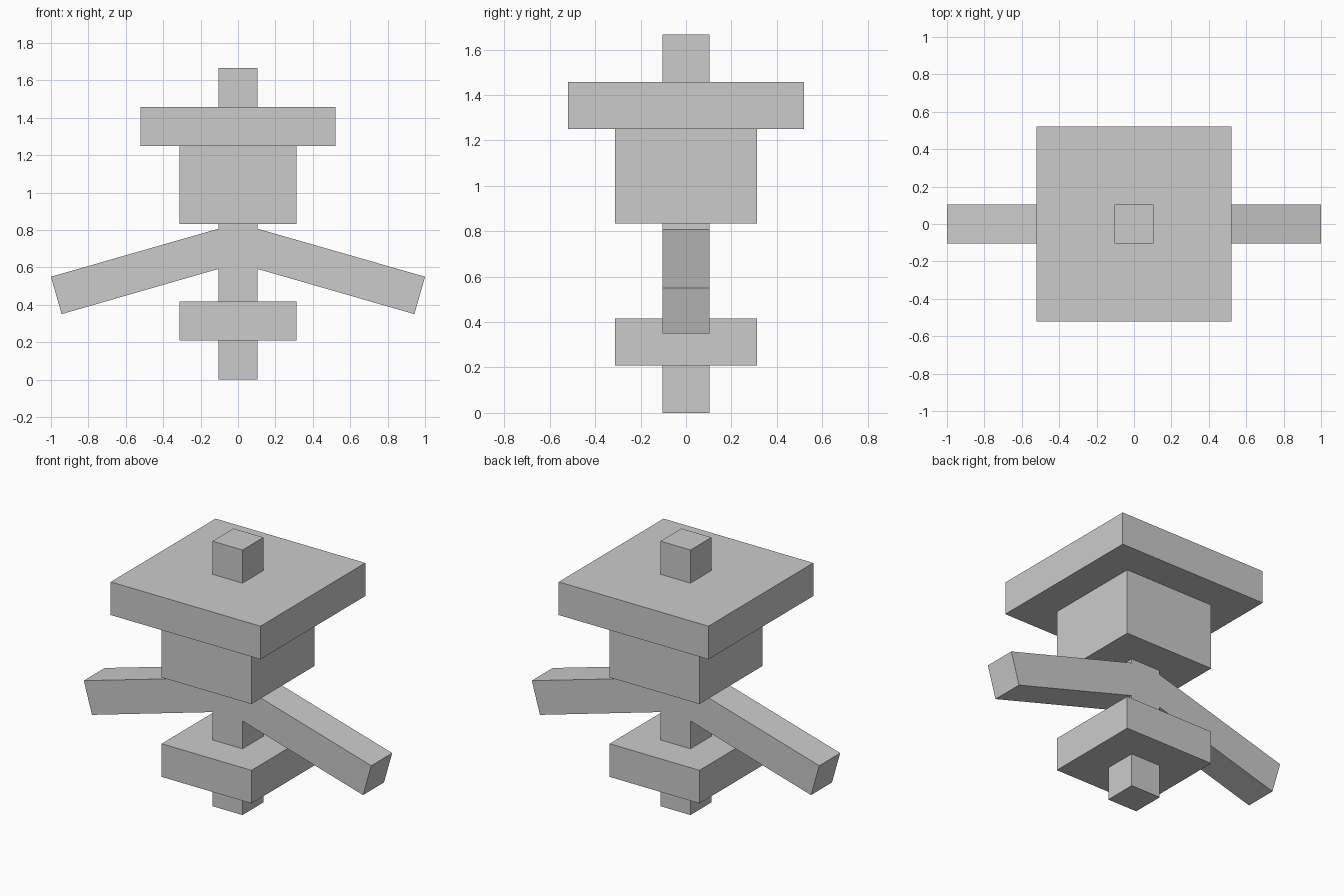
import bpy, bmesh

if "Cube" in bpy.data.objects:
    bpy.data.objects.remove(bpy.data.objects["Cube"])

U = 2 / 9.6          # base module: every block is a multiple of this
H = U / 2            # half thickness of post and arms


def finish(name, bm):
    bmesh.ops.recalc_face_normals(bm, faces=bm.faces)
    mesh = bpy.data.meshes.new(name)
    bm.to_mesh(mesh)
    bm.free()
    obj = bpy.data.objects.new(name, mesh)
    bpy.context.collection.objects.link(obj)
    return obj


def block(name, width, z0, z1):
    """Square block, sizes in modules."""
    bm = bmesh.new()
    bmesh.ops.create_cube(bm, size=1)
    for v in bm.verts:
        v.co.x *= width * U
        v.co.y *= width * U
        v.co.z = (z0 if v.co.z < 0 else z1) * U
    return finish(name, bm)


# Stacked square blocks: foot, waist, head, hat
block("foot_peg", 1, 0, 1)
block("waist_plate", 3, 1, 2)
block("head", 3, 4, 6)
block("hat_brim", 5, 6, 7)
block("hat_knob", 1, 7, 8)

# Post with two drooping arms: half outline, mirrored, extruded along y
half = [(H, 2 * U), (H, 0.592), (0.943, 0.35), (1.0, 0.55), (H, 0.807), (H, 4 * U)]
outline = half + [(-x, z) for x, z in reversed(half)]
bm = bmesh.new()
face = bm.faces.new([bm.verts.new((x, -H, z)) for x, z in outline])
ext = bmesh.ops.extrude_face_region(bm, geom=[face])
verts = [g for g in ext["geom"] if isinstance(g, bmesh.types.BMVert)]
bmesh.ops.translate(bm, verts=verts, vec=(0, U, 0))
finish("post_and_arms", bm)
